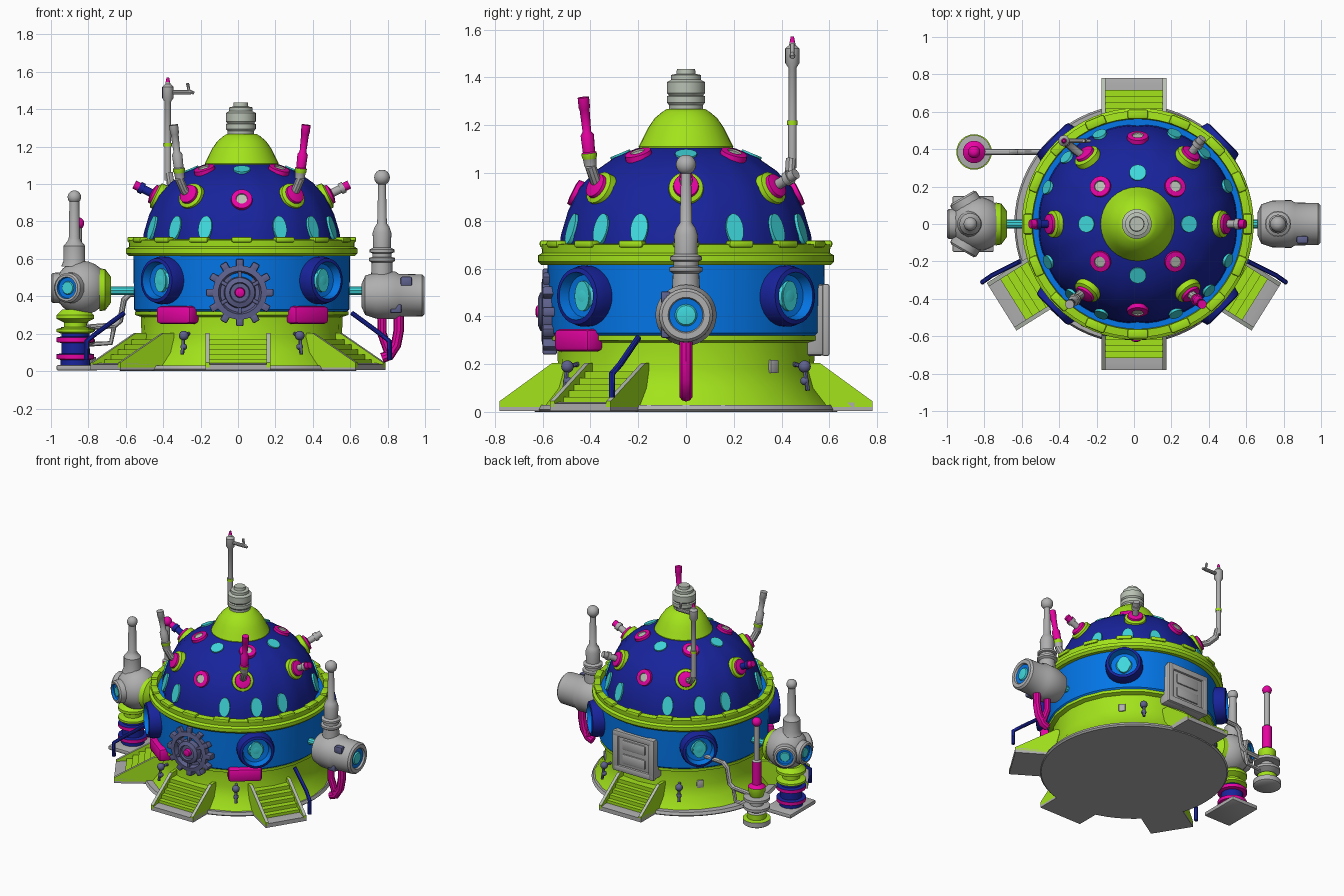
import bpy, bmesh, math
from mathutils import Vector, Matrix

if "Cube" in bpy.data.objects:
    bpy.data.objects.remove(bpy.data.objects["Cube"])

CX = 0.02  # centre of the round body
COL = dict(lime=(.365, .77, .011), navy=(.009, .017, .33), blue=(.001, .185, .82), magenta=(.79, .001, .36),
           cyan=(.05, .68, .71), grey=(.43, .43, .43), slate=(.115, .122, .27), pale=(.48, .53, .45))
MAT = {}
for n, c in COL.items():
    MAT[n] = bpy.data.materials.new(n)
    MAT[n].diffuse_color = (*c, 1)


def finish(name, bm, mats, matrix=Matrix()):
    bmesh.ops.recalc_face_normals(bm, faces=bm.faces)
    me = bpy.data.meshes.new(name)
    bm.to_mesh(me)
    bm.free()
    ob = bpy.data.objects.new(name, me)
    bpy.context.collection.objects.link(ob)
    for m in mats.split():
        me.materials.append(MAT[m])
    me.transform(matrix)
    return ob


def lathe(name, prof, mats, loc=(0, 0, 0), axis=(0, 0, 1), seg=32, tall=1):
    """Revolve (radius, height[, material]) points round an axis, closed at both ends."""
    prof = [(0, prof[0][1])] + list(prof) + [(0, prof[-1][1], prof[-1][2] if len(prof[-1]) > 2 else 0)]
    bm = bmesh.new()
    rings = [[bm.verts.new((p[0] * math.cos(t), p[0] * math.sin(t) * tall, p[1]))
              for t in (2 * math.pi * i / seg for i in range(seg))] for p in prof]
    for k in range(len(prof) - 1):
        for i in range(seg):
            j = (i + 1) % seg
            f = bm.faces.new((rings[k][i], rings[k][j], rings[k + 1][j], rings[k + 1][i]))
            f.material_index = prof[k + 1][2] if len(prof[k + 1]) > 2 else 0
    bmesh.ops.remove_doubles(bm, verts=bm.verts, dist=1e-5)
    rot = Vector(axis).to_track_quat('Z', 'Y').to_matrix().to_4x4()
    return finish(name, bm, mats, Matrix.Translation(loc) @ rot)


def ball(name, loc, r, mat):
    return lathe(name, [(r * math.sin(k * math.pi / 12), -r * math.cos(k * math.pi / 12)) for k in range(1, 12)],
                 mat, loc, seg=24)


def box(name, size, loc, mat, ang=0, bevel=.008):
    bm = bmesh.new()
    bmesh.ops.create_cube(bm, size=1, matrix=Matrix.Diagonal((*size, 1)))
    if bevel:
        bmesh.ops.bevel(bm, geom=bm.edges[:], offset=bevel, segments=2, affect='EDGES', profile=.5)
    return finish(name, bm, mat, Matrix.Translation(loc) @ Matrix.Rotation(ang, 4, 'Z'))


def prism(name, prof, w, off, ang, mats):
    """Extrude a (distance, z) profile sideways, then turn it round the body."""
    bm = bmesh.new()
    f = bm.faces.new([bm.verts.new((d, off - w / 2, z)) for d, z in prof])
    r = bmesh.ops.extrude_face_region(bm, geom=[f])
    bmesh.ops.translate(bm, vec=(0, w, 0), verts=[v for v in r['geom'] if isinstance(v, bmesh.types.BMVert)])
    return finish(name, bm, mats, Matrix.Rotation(ang, 4, 'Z'))


def tube(name, pts, r, mat):
    cu = bpy.data.curves.new(name, 'CURVE')
    cu.dimensions, cu.bevel_depth, cu.bevel_resolution, cu.use_fill_caps = '3D', r, 3, True
    s = cu.splines.new('POLY')
    s.points.add(len(pts) - 1)
    for p, q in zip(s.points, pts):
        p.co = (*q, 1)
    cu.materials.append(MAT[mat])
    ob = bpy.data.objects.new(name, cu)
    bpy.context.collection.objects.link(ob)
    return ob


def polar(deg, r, z):
    a = math.radians(deg)
    return Vector((CX + r * math.cos(a), r * math.sin(a), z))


def out(deg, z=0):
    return Vector((math.cos(math.radians(deg)), math.sin(math.radians(deg)), z))


# --- main body ---
lathe("base_plate", [(.63, 0), (.64, .01), (.63, .03)], "grey", seg=64)
lathe("base_skirt", [(.605, .03), (.555, .1), (.535, .18), (.54, .29), (.57, .3), (.57, .32)], "lime", (CX, 0, 0), seg=24)
lathe("wall", [(.555, .31), (.575, .33), (.58, .62), (.58, .67), (.5, .67)], "blue", (CX, 0, 0), seg=64)
lathe("rim", [(.57, .615), (.605, .615), (.62, .63), (.62, .655), (.602, .665), (.605, .7), (.565, .705), (.56, .66)],
      "lime", (CX, 0, 0), seg=64)
for i in range(16):
    box("rim_tooth", (.05, .11, .03), polar(i * 22.5, .587, .703), "lime", math.radians(i * 22.5), .01)
DOME = [(.535, .64), (.527, .74), (.497, .84), (.447, .94), (.38, 1.01), (.3, 1.065), (.21, 1.102), (.1, 1.13)]
dome = lathe("dome", DOME, "navy", (CX, 0, 0), seg=64)
for v in dome.data.vertices:  # shallow seams between the dome panels
    a = math.atan2(v.co.y, v.co.x - CX)
    k = 1 - .015 * abs(math.cos(8 * a)) ** 6
    v.co.x, v.co.y = CX + (v.co.x - CX) * k, v.co.y * k
lathe("cap", [(.17, 1.08), (.195, 1.095), (.198, 1.11), (.178, 1.15), (.158, 1.19), (.13, 1.23), (.1, 1.255), (.08, 1.268)],
      "lime", (CX, 0, 0))
lathe("finial", [(.07, 1.25), (.072, 1.285), (.08, 1.295), (.08, 1.32), (.072, 1.325), (.08, 1.335), (.08, 1.38),
                 (.062, 1.39), (.062, 1.41), (.04, 1.415), (.038, 1.435)], "pale", (CX - .005, 0, 0))


def on_dome(deg, z):
    """Point and outward normal of the dome at a height."""
    for (r0, z0), (r1, z1) in zip(DOME, DOME[1:]):
        if z0 <= z <= z1:
            return (polar(deg, r0 + (r1 - r0) * (z - z0) / (z1 - z0), z),
                    (out(deg) * (z1 - z0) + Vector((0, 0, r0 - r1))).normalized())


# --- dome windows and knobs ---
PINK = [(.058, -.01), (.056, .014), (.03, .018), (.028, .012, 1)]
for q in range(0, 360, 90):
    for d in (23, 47, 68):
        p, n = on_dome(q + d, .765)
        lathe("tall_window", [(.038, -.01), (.038, .007)], "cyan", p, n, 24, 1.75)
    p, n = on_dome(q, 1.076)
    lathe("small_window", [(.045, -.01), (.045, .007)], "cyan", p, n, 24)
    p, n = on_dome(q + 45, 1.073)
    lathe("pink_light", PINK, "magenta pale", p, n, 24)
for d in (90, 270):
    p, n = on_dome(d, .915)
    lathe("pink_light", PINK, "magenta pale", p, n, 24)
for d in (0, 53, 127, 180, 233, 307):
    p, n = on_dome(d, .935)
    lathe("pipe_socket", [(.075, -.02), (.072, .01), (.054, .018), (.052, .032, 1), (.024, .04, 1)],
          "lime magenta", p, n, 24)

# --- pipes on the dome ---
for d, mats in ((0, "grey magenta"), (180, "navy magenta"), (53, "grey grey")):
    p, n = on_dome(d, .935)
    lathe("stub_pipe", [(.022, 0), (.022, .085), (.03, .085), (.03, .11), (.023, .11, 1), (.023, .14, 1)], mats, p, out(d, .5), 16)
for sx, mats in ((1, "grey lime magenta"), (-1, "grey lime grey")):
    x = lambda v: CX - .01 + sx * v
    tube("pipe_elbow", [(x(.25), -.33, .92), (x(.3), -.38, .97), (x(.325), -.4, 1.03)], .024, "grey")
    lathe("chimney", [(.026, 0), (.028, .03), (.032, .04, 1), (.032, .055, 1), (.026, .06, 2), (.028, .13, 2), (.018, .145, 2),
                      (.021, .24, 2), (.024, .245, 2), (.024, .29, 2)], mats, (x(.32), -.4, 1.03), (sx * .035, -.03, .29), 16)
tube("mast_elbow", [(-.24, .34, .93), (-.32, .4, .955), (-.36, .435, 1.0), (-.37, .44, 1.06)], .022, "grey")
lathe("mast", [(.018, 1.02), (.018, 1.2), (.022, 1.2, 1), (.022, 1.22, 1), (.017, 1.22), (.017, 1.44), (.03, 1.46),
               (.03, 1.52), (.014, 1.535), (.012, 1.545), (.007, 1.57, 2)], "grey lime magenta", (-.375, .445, 0), seg=16)
tube("mast_arm", [(-.375, .445, 1.49), (-.25, .445, 1.49)], .013, "grey")
tube("mast_fork", [(-.27, .445, 1.54), (-.262, .445, 1.5), (-.235, .445, 1.485)], .009, "grey")

# --- wall details ---
for d in (45, 135, 225, 315):
    lathe("porthole", [(.125, .53), (.128, .61), (.118, .645), (.1, .65), (.088, .605, 1), (.055, .6, 1), (.048, .612, 2),
                       (.02, .618, 2)], "navy blue cyan", (CX, 0, .485), out(d), 32, 1)
    lathe("porthole_pane", [(.042, .6), (.042, .617)], "cyan", (CX, 0, .485), out(d), 24, 1.5)
for d in (233, 308):
    box("pink_box", (.09, .23, .095), polar(d, .57, .3), "magenta", math.radians(d), .02)
for d in (238, 302, 58, 122):  # small taps on the base
    for z, r in ((.19, .026), (.13, .018)):
        ball("tap_bulb", polar(d, .585, z), r, "slate")
    tube("tap_pipe", [polar(d, .53, .2), polar(d, .585, .19), polar(d, .6, .09)], .01, "slate")
for d in (43, 137):
    box("base_hatch", (.02, .045, .055), polar(d, .535, .19), "grey", math.radians(d), .003)

# front gear
lathe("gear", [(.145, .52), (.145, .6), (.115, .605), (.105, .575), (.085, .575), (.08, .61), (.055, .62), (.05, .605),
               (.028, .605), (.024, .625, 1), (.01, .63, 1)], "slate magenta", (.01, 0, .42), (0, -1, 0), 32)
for i in range(12):
    t = box("gear_tooth", (.05, .06, .04), (0, 0, 0), "slate")
    t.data.transform(Matrix.Translation((.01, -.57, .42)) @ Matrix.Rotation(i * math.pi / 6, 4, 'Y') @ Matrix.Translation((.155, 0, 0)))
    if i % 2:
        s = box("gear_spoke", (.06, .03, .02), (0, 0, 0), "slate", bevel=.004)
        s.data.transform(Matrix.Translation((.01, -.585, .42)) @ Matrix.Rotation(i * math.pi / 6, 4, 'Y') @ Matrix.Translation((.09, 0, 0)))

# rear door panel
box("rear_panel", (.34, .1, .3), (CX, .535, .385), "grey", 0, .02)
for s in (-1, 1):
    box("panel_post", (.045, .03, .3), (CX + s * .148, .585, .385), "grey")
    box("panel_bar", (.34, .03, .045), (CX, .585, .385 + s * .128), "grey")
    box("panel_plate", (.19, .025, .075), (CX, .582, .385 + s * .052), "grey", 0, .012)

# --- four stairs ---
for deg, o, w in ((-90, .78, .35), (90, .78, .35), (-32, .835, .3), (212, .835, .3)):
    a = math.radians(deg)
    steps = [(.48, .02), (o - .03, .02)]
    for i in range(6):
        d = o - .03 - (o - .58) * i / 6
        steps += [(d, .035 + i * .027), (d - (o - .58) / 6, .035 + i * .027)]
    prism("stair_steps", steps + [(.48, .17)], w - .04, 0, a, "lime")
    for s in (-1, 1):
        c = prism("stair_cheek", [(.48, .02), (o, .02), (o, .045), (.56, .205), (.48, .205)], .022, s * (w / 2 - .011), a, "lime pale")
        for f in c.data.polygons:
            f.material_index = int(.3 < f.normal.z < .97)
    prism("stair_toe", [(.48, .005), (o, .005), (o, .035), (o - .04, .042), (.48, .03)], w, 0, a, "grey")
for s in (-1, 1):
    tube("handrail", [(s * .81, -.31, .06), (s * .81, -.31, .16), (s * .76, -.275, .2), (s * .61, -.2, .31)], .013, "navy")
    tube("pod_link", [(s * .5, 0, .43), (s * .7, 0, .43)], .024, "cyan")

# --- right pod ---
lathe("right_pod", [(.06, 0), (.105, .02), (.125, .08), (.128, .18), (.115, .2), (.112, .325), (.1, .338), (.075, .338),
                    (.07, .325), (.046, .322, 1), (.04, .33, 2), (.02, .334, 2)], "grey blue cyan", (.66, 0, .405), (1, 0, 0))
lathe("right_antenna", [(.06, .48), (.055, .58), (.07, .59), (.07, .605), (.052, .61), (.052, .63), (.066, .635), (.066, .65),
                        (.048, .66), (.05, .74), (.04, .77), (.026, .79), (.02, 1.02)], "grey", (.77, 0, 0), seg=24)
ball("right_antenna_ball", (.77, 0, 1.035), .042, "grey")
tube("pink_drain_pipe", [(.86, 0, .3), (.86, 0, .22), (.845, 0, .14), (.81, 0, .085), (.77, 0, .07)], .028, "magenta")
tube("pink_feed_pipe", [(.77, 0, .3), (.77, 0, .2), (.81, 0, .09)], .025, "magenta")
for x, z in ((.845, .335), (.9, .48)):
    box("pod_patch", (.06, .04, .05), (x, -.085, z), "slate", 0, .008)

# --- left pod ---
ball("left_pod", (-.835, 0, .445), .145, "grey")
for d in (120, 180, 240):
    lathe("pod_porthole", [(.085, .08), (.08, .155), (.07, .165), (.058, .165), (.055, .15, 1), (.036, .148, 1), (.032, .155, 2)],
          "grey blue cyan", (-.835, 0, .445), out(d), 24)
lathe("pod_collar", [(.115, 0), (.11, .03), (.07, .06)], "lime", (-.74, 0, .435), (1, 0, 0), 24)
lathe("left_antenna", [(.07, .56), (.058, .59), (.058, .67), (.04, .69), (.03, .71), (.026, .92)], "grey", (-.875, 0, 0), seg=24)
ball("left_antenna_ball", (-.875, 0, .93), .036, "grey")
box("left_stack_base", (.22, .3, .03), (-.86, 0, .018), "grey")
lathe("left_stack", [(.08, .03), (.08, .06), (.1, .065, 1), (.1, .09, 1), (.075, .095), (.075, .15), (.1, .155, 1), (.1, .18, 1),
                     (.075, .185), (.075, .2), (.1, .21, 2), (.1, .225, 2), (.06, .235, 2), (.06, .26, 2), (.1, .28, 2),
                     (.1, .3, 2), (.07, .33, 2)], "navy magenta lime", (-.87, 0, 0))

# --- rear left tower and its pipe ---
lathe("rear_tower", [(.08, .03), (.095, .04), (.095, .075), (.065, .08, 1), (.065, .12, 1), (.045, .125), (.09, .15), (.09, .17),
                     (.045, .175), (.045, .21), (.09, .215), (.09, .235), (.045, .24), (.06, .28, 1), (.06, .31, 1), (.033, .33, 2),
                     (.033, .5, 2), (.02, .51), (.02, .77)], "grey lime magenta", (-.855, .385, 0), seg=24)
ball("rear_tower_ball", (-.855, .385, .79), .033, "magenta")
tube("tower_pipe", [(-.4, .385, .42), (-.58, .385, .41), (-.61, .385, .38), (-.63, .385, .27), (-.66, .385, .245), (-.85, .385, .23)], .017, "grey")
tube("tower_pipe_low", [(-.66, .385, .25), (-.68, .385, .15), (-.85, .385, .14)], .014, "grey")

# turn curves into meshes and smooth everything while keeping hard edges
bpy.ops.object.select_all(action='SELECT')
bpy.context.view_layer.objects.active = dome
bpy.ops.object.convert(target='MESH')
bpy.ops.object.shade_smooth_by_angle(angle=math.radians(35))

for m in bpy.data.materials:
    if m.users and not m.is_grease_pencil:
        m.use_nodes = True
        m.node_tree.nodes["Principled BSDF"].inputs["Base Color"].default_value = m.diffuse_color
